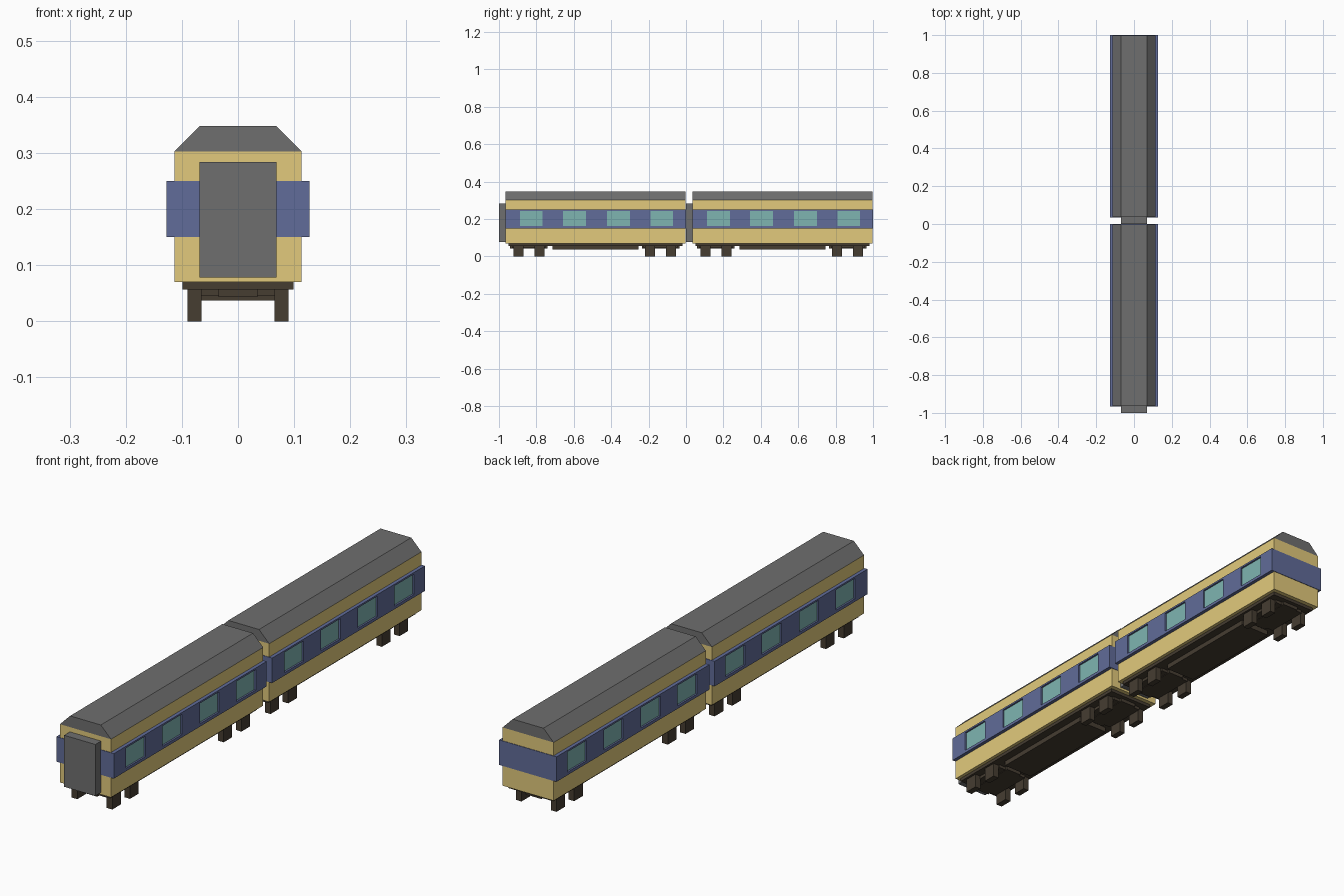
import bpy, bmesh

if "Cube" in bpy.data.objects:
    bpy.data.objects.remove(bpy.data.objects["Cube"])


def material(name, rgb):
    m = bpy.data.materials.new(name)
    m.diffuse_color = (*rgb, 1)
    m.use_nodes = True
    m.node_tree.nodes["Principled BSDF"].inputs["Base Color"].default_value = m.diffuse_color
    return m


CREAM = material("cream_paint", (0.76, 0.59, 0.20))
BLUE = material("blue_paint", (0.119, 0.15, 0.319))
GLASS = material("window_glass", (0.212, 0.46, 0.44))
ROOF = material("roof_grey", (0.159, 0.159, 0.159))
DARK = material("underframe_dark", (0.061, 0.047, 0.031))


def finish(name, bm, mat):
    bmesh.ops.recalc_face_normals(bm, faces=bm.faces)
    me = bpy.data.meshes.new(name)
    bm.to_mesh(me)
    bm.free()
    ob = bpy.data.objects.new(name, me)
    bpy.context.collection.objects.link(ob)
    if mat:
        me.materials.append(mat)
    return ob


def add_box(bm, x0, x1, y0, y1, z0, z1):
    for v in bmesh.ops.create_cube(bm, size=1)["verts"]:
        v.co.x = x1 if v.co.x > 0 else x0
        v.co.y = y1 if v.co.y > 0 else y0
        v.co.z = z1 if v.co.z > 0 else z0


def boxes(name, items, mat):
    bm = bmesh.new()
    for b in items:
        add_box(bm, *b)
    return finish(name, bm, mat)


def extrude_profile(name, pts, y0, y1, mat):
    bm = bmesh.new()
    face = bm.faces.new([bm.verts.new((x, y0, z)) for x, z in pts])
    ext = bmesh.ops.extrude_face_region(bm, geom=[face])["geom"]
    verts = [v for v in ext if isinstance(v, bmesh.types.BMVert)]
    bmesh.ops.translate(bm, verts=verts, vec=(0, y1 - y0, 0))
    return finish(name, bm, mat)


def build_car(tag, o):
    """One coach; o is the y position of its front gangway face."""
    y0, y1 = o + 0.034, o + 1.0
    win = [(o + c - 0.061, o + c + 0.061) for c in (0.173, 0.404, 0.639, 0.870)]

    # Body, roof and end gangway
    boxes(tag + "_body", [(-0.113, 0.113, y0 + 0.002, y1 - 0.002, 0.07, 0.303)], CREAM)
    extrude_profile(tag + "_roof", [(-0.113, 0.303), (0.113, 0.303),
                    (0.068, 0.348), (-0.068, 0.348)], y0 + 0.002, y1 - 0.002, ROOF)
    boxes(tag + "_gangway", [(-0.069, 0.069, o, y0 + 0.004, 0.078, 0.284)], ROOF)

    # Blue waist band with window openings cut through
    band = boxes(tag + "_waist_band", [(-0.127, 0.127, y0, y1, 0.15, 0.25)], BLUE)
    cutter = boxes(tag + "_window_cutter", [(s * 0.131 - 0.014, s * 0.131 + 0.014, a, b, 0.162, 0.243)
                   for s in (-1, 1) for a, b in win], None)
    cutter.hide_render = True
    cutter.hide_set(True)
    mod = band.modifiers.new("window_openings", "BOOLEAN")
    mod.operation = "DIFFERENCE"
    mod.object = cutter
    mod.solver = "EXACT"

    # Glass panes set slightly back in the openings
    boxes(tag + "_windows", [(s * 0.117 - 0.003, s * 0.117 + 0.003, a, b, 0.162, 0.243)
          for s in (-1, 1) for a, b in win], GLASS)

    # Underframe slab and equipment box
    boxes(tag + "_underframe", [
        (-0.099, 0.099, o + 0.05, o + 0.98, 0.057, 0.071),
        (-0.066, 0.066, o + 0.285, o + 0.745, 0.037, 0.058)], DARK)

    # Bogies: frame, bolster and four square wheels each
    for end, c in (("front", 0.160), ("rear", 0.864)):
        c += o
        boxes(f"{tag}_{end}_bogie_frame", [
            (-0.066, 0.066, c - 0.09, c + 0.09, 0.045, 0.058),
            (-0.035, 0.035, c - 0.1, c + 0.1, 0.043, 0.058)], DARK)
        boxes(f"{tag}_{end}_wheels", [
            (s * 0.0775 - 0.0125, s * 0.0775 + 0.0125, c + d - 0.027, c + d + 0.027, 0, 0.06)
            for s in (-1, 1) for d in (-0.056, 0.056)], DARK)


build_car("front_car", -1.0)
build_car("rear_car", 0.0)
